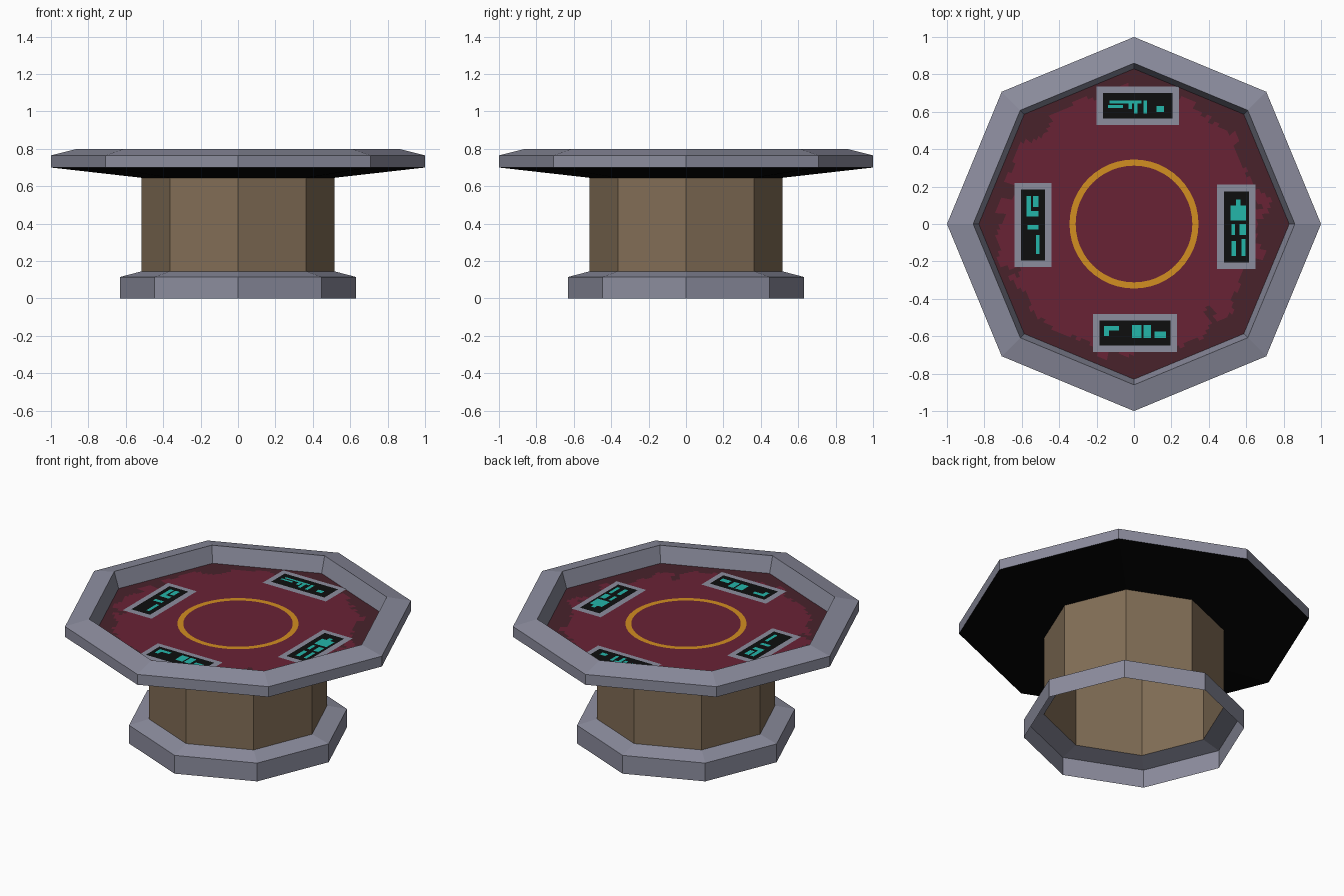
import bpy, bmesh, math
from mathutils import Vector, noise

if "Cube" in bpy.data.objects:
    bpy.data.objects.remove(bpy.data.objects["Cube"])


def material(name, r, g, b):
    lin = [((c / 255 + 0.055) / 1.055) ** 2.4 if c > 10 else c / 255 / 12.92 for c in (r, g, b)]
    m = bpy.data.materials.new(name)
    m.diffuse_color = (*lin, 1)
    m.use_nodes = True
    m.node_tree.nodes["Principled BSDF"].inputs["Base Color"].default_value = m.diffuse_color
    return m


GREY = material("grey metal", 140, 141, 158)
BROWN = material("brown panel", 130, 110, 86)
BLACK = material("black underside", 6, 6, 6)
SCREEN = material("screen black", 14, 15, 15)
RED = material("felt red", 105, 34, 53)
MAROON = material("worn maroon", 72, 34, 43)
GOLD = material("gold line", 210, 142, 33)
TEAL = material("teal light", 36, 182, 170)
TOP = 0.70


def finish(name, bm, *mats):
    me = bpy.data.meshes.new(name)
    bm.to_mesh(me)
    bm.free()
    for m in mats:
        me.materials.append(m)
    ob = bpy.data.objects.new(name, me)
    bpy.context.collection.objects.link(ob)
    return ob


def lathe(name, profile, mat, n=8):
    """Open shell: (radius, z) profile turned around z in n flat sides."""
    bm = bmesh.new()
    rings = [[bm.verts.new((r * math.cos(2 * math.pi * i / n), r * math.sin(2 * math.pi * i / n), z))
              for i in range(n)] for r, z in profile]
    for a, b in zip(rings, rings[1:]):
        for i in range(n):
            j = (i + 1) % n
            bm.faces.new((a[i], a[j], b[j], b[i]))
    return finish(name, bm, mat)


def plates(name, rects, z, mat):
    """Flat rectangles (x0, x1, y0, y1) lying on the table."""
    bm = bmesh.new()
    for x0, x1, y0, y1 in rects:
        bm.faces.new([bm.verts.new((x, y, z)) for x, y in ((x0, y0), (x1, y0), (x1, y1), (x0, y1))])
    return finish(name, bm, mat)


# Octagonal body
lathe("base_plinth", [(0.63, 0), (0.63, 0.115), (0.515, 0.145)], GREY)
lathe("pedestal", [(0.515, 0.145), (0.515, 0.645)], BROWN)
lathe("table_underside", [(0.515, 0.645), (1, 0.70)], BLACK)
lathe("table_rim", [(1, 0.70), (1, 0.765), (0.86, 0.80), (0.83, TOP)], GREY)

# Playing surface: fine octagonal grid, worn patches toward the edge
bm = bmesh.new()
SEG, RINGS, R = 160, 40, 0.83


def surface_point(k, i):
    a = 2 * math.pi * i / SEG
    local = a % (math.pi / 4) - math.pi / 8
    r = R * math.cos(math.pi / 8) / math.cos(local) * k / RINGS
    return (r * math.cos(a), r * math.sin(a), TOP)


START = 24
grid = [[bm.verts.new(surface_point(k, i)) for i in range(SEG)] for k in range(START, RINGS + 1)]
bm.faces.new(grid[0])
for a, b in zip(grid, grid[1:]):
    for i in range(SEG):
        j = (i + 1) % SEG
        f = bm.faces.new((a[i], b[i], b[j], a[j]))
        c = f.calc_center_median()
        wear = c.xy.length + 0.10 * noise.noise(Vector((c.x * 9, c.y * 9, 3)))
        wear += 0.04 * noise.noise(Vector((c.x * 25, c.y * 25, 7))) + 0.02 * (c.x - c.y)
        f.material_index = 1 if wear > 0.69 else 0
finish("table_surface", bm, RED, MAROON)

# Gold circle in the middle
lathe("gold_circle", [(0.345, TOP + 0.002), (0.312, TOP + 0.002)], GOLD, 48)

# Four display panels with frame, screen and lit bars
panels = {
    "back": ((-0.20, 0.24, 0.53, 0.735), [
        (-0.14, -0.06, 0.62, 0.635), (-0.13, 0.04, 0.645, 0.66), (-0.03, -0.01, 0.615, 0.645),
        (0.0, 0.02, 0.59, 0.645), (0.05, 0.07, 0.59, 0.66), (0.12, 0.16, 0.60, 0.63)]),
    "front": ((-0.22, 0.23, -0.685, -0.48), [
        (-0.16, -0.08, -0.57, -0.545), (-0.16, -0.135, -0.60, -0.57), (-0.01, 0.04, -0.61, -0.54),
        (0.05, 0.09, -0.61, -0.54), (0.11, 0.17, -0.61, -0.575)]),
    "left": ((-0.64, -0.44, -0.23, 0.22), [
        (-0.575, -0.55, 0.04, 0.15), (-0.55, -0.51, 0.04, 0.07), (-0.54, -0.51, 0.09, 0.15),
        (-0.57, -0.51, -0.03, -0.005), (-0.525, -0.505, -0.16, -0.06)]),
    "right": ((0.445, 0.65, -0.24, 0.21), [
        (0.515, 0.60, 0.02, 0.10), (0.545, 0.57, 0.10, 0.13), (0.52, 0.54, -0.06, 0.0),
        (0.565, 0.60, -0.06, 0.0), (0.52, 0.545, -0.17, -0.09), (0.575, 0.595, -0.17, -0.08)]),
}
for side, ((x0, x1, y0, y1), bars) in panels.items():
    e = 0.035
    plates(side + "_panel_frame", [(x0, x1, y0, y1)], TOP + 0.003, GREY)
    plates(side + "_panel_screen", [(x0 + e, x1 - e, y0 + e, y1 - e)], TOP + 0.005, SCREEN)
    plates(side + "_panel_lights", bars, TOP + 0.007, TEAL)
